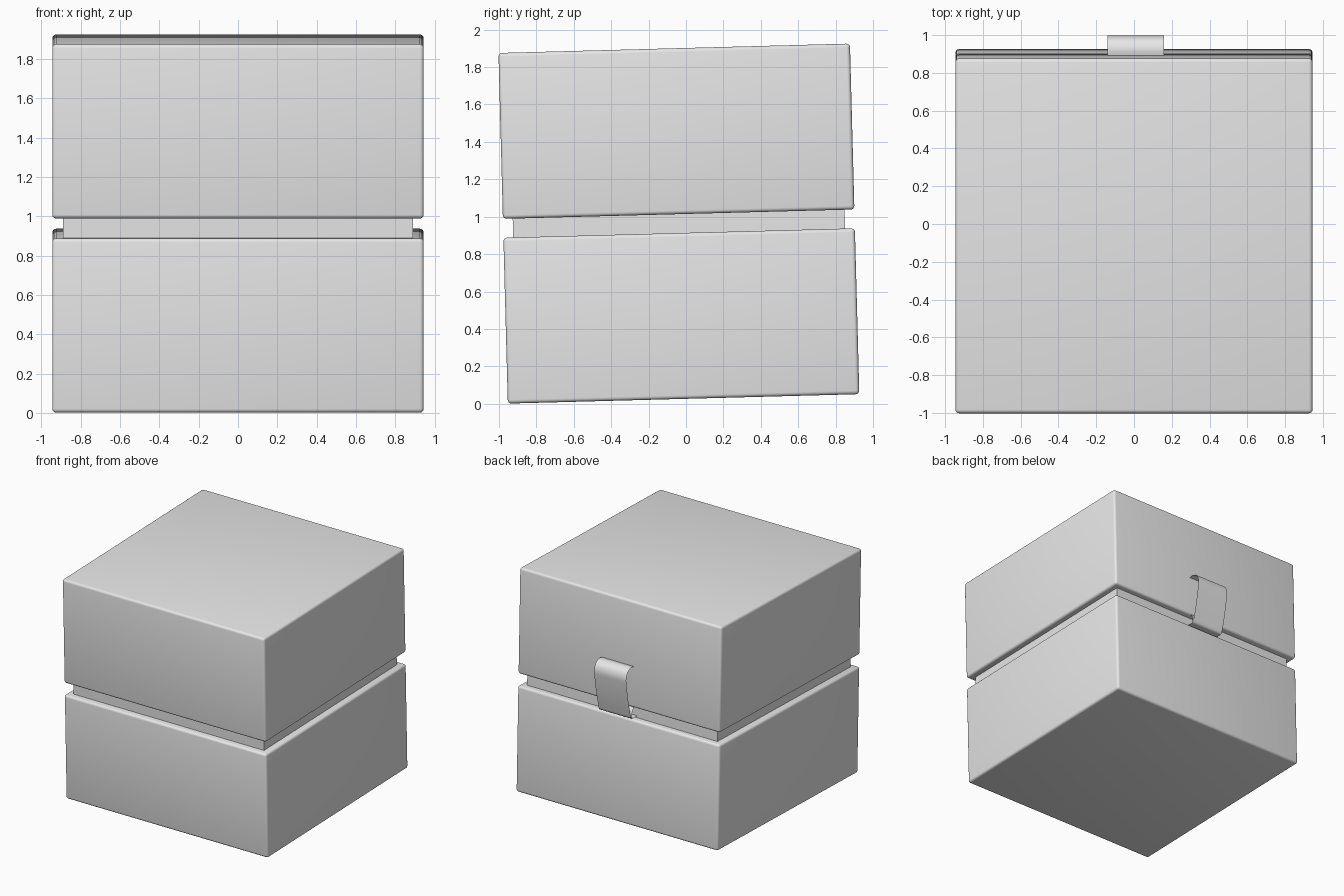
import bpy, bmesh, math
from mathutils import Matrix

if "Cube" in bpy.data.objects:
    bpy.data.objects.remove(bpy.data.objects["Cube"])

grey = bpy.data.materials.new("light grey")
grey.diffuse_color = (0.8, 0.8, 0.8, 1)
grey.use_nodes = True
grey.node_tree.nodes["Principled BSDF"].inputs["Base Color"].default_value = grey.diffuse_color

# the whole box leans back slightly about the x axis
TILT = Matrix.Translation((0, -0.013, 0.026)) @ Matrix.Rotation(math.radians(1.53), 4, 'X')


def finish(name, bm):
    mesh = bpy.data.meshes.new(name)
    bm.to_mesh(mesh)
    bm.free()
    mesh.materials.append(grey)
    ob = bpy.data.objects.new(name, mesh)
    bpy.context.collection.objects.link(ob)
    bpy.ops.object.select_all(action='DESELECT')
    ob.select_set(True)
    bpy.context.view_layer.objects.active = ob
    bpy.ops.object.shade_smooth_by_angle(angle=math.radians(40))
    return ob


def box(name, width, depth, z0, z1, bevel=0.0):
    bm = bmesh.new()
    bmesh.ops.create_cube(bm, size=1)
    bmesh.ops.scale(bm, vec=(width, depth, z1 - z0), verts=bm.verts)
    bmesh.ops.translate(bm, vec=(0, 0, (z0 + z1) / 2), verts=bm.verts)
    if bevel:
        bmesh.ops.bevel(bm, geom=bm.edges[:], offset=bevel, segments=4,
                        profile=0.5, affect='EDGES')
    bmesh.ops.transform(bm, matrix=TILT, verts=bm.verts)
    return finish(name, bm)


# base, lid and the recessed lip between them
box("base", 1.89, 1.88, 0.0, 0.887, 0.02)
box("lid", 1.89, 1.88, 0.988, 1.875, 0.02)
box("inner_lip", 1.78, 1.775, 0.80, 1.08)


def smooth_path(pts, steps=6):
    # Catmull-Rom curve through the points
    p = [pts[0]] + pts + [pts[-1]]
    out = []
    for i in range(1, len(p) - 2):
        for s in range(steps):
            t = s / steps
            out.append(tuple(0.5 * (2 * b + (c - a) * t + (2 * a - 5 * b + 4 * c - d) * t ** 2
                                    + (3 * b - a - 3 * c + d) * t ** 3)
                             for a, b, c, d in zip(*p[i - 1:i + 3])))
    return out + [pts[-1]]


def ribbon(name, pts, x0=-0.14, x1=0.16):
    bm = bmesh.new()
    rows = [[bm.verts.new((x, y, z)) for x in (x0, x1)] for y, z in smooth_path(pts)]
    for a, b in zip(rows, rows[1:]):
        bm.faces.new((a[0], b[0], b[1], a[1]))
    bmesh.ops.recalc_face_normals(bm, faces=bm.faces)
    if sum(f.normal.y * f.calc_area() for f in bm.faces) < 0:
        bmesh.ops.reverse_faces(bm, faces=bm.faces)
    return finish(name, bm)


# pull tab: a thin ribbon looped from the lid wall into the gap
ribbon("pull_tab", [(0.885, 1.383), (0.93, 1.39), (0.975, 1.37), (0.997, 1.32), (0.992, 1.25),
                    (0.97, 1.12), (0.945, 1.01), (0.927, 0.958), (0.89, 0.953), (0.84, 0.953)])
ribbon("pull_tab_fold", [(0.895, 1.043), (0.912, 1.02), (0.925, 0.985), (0.921, 0.96)])
